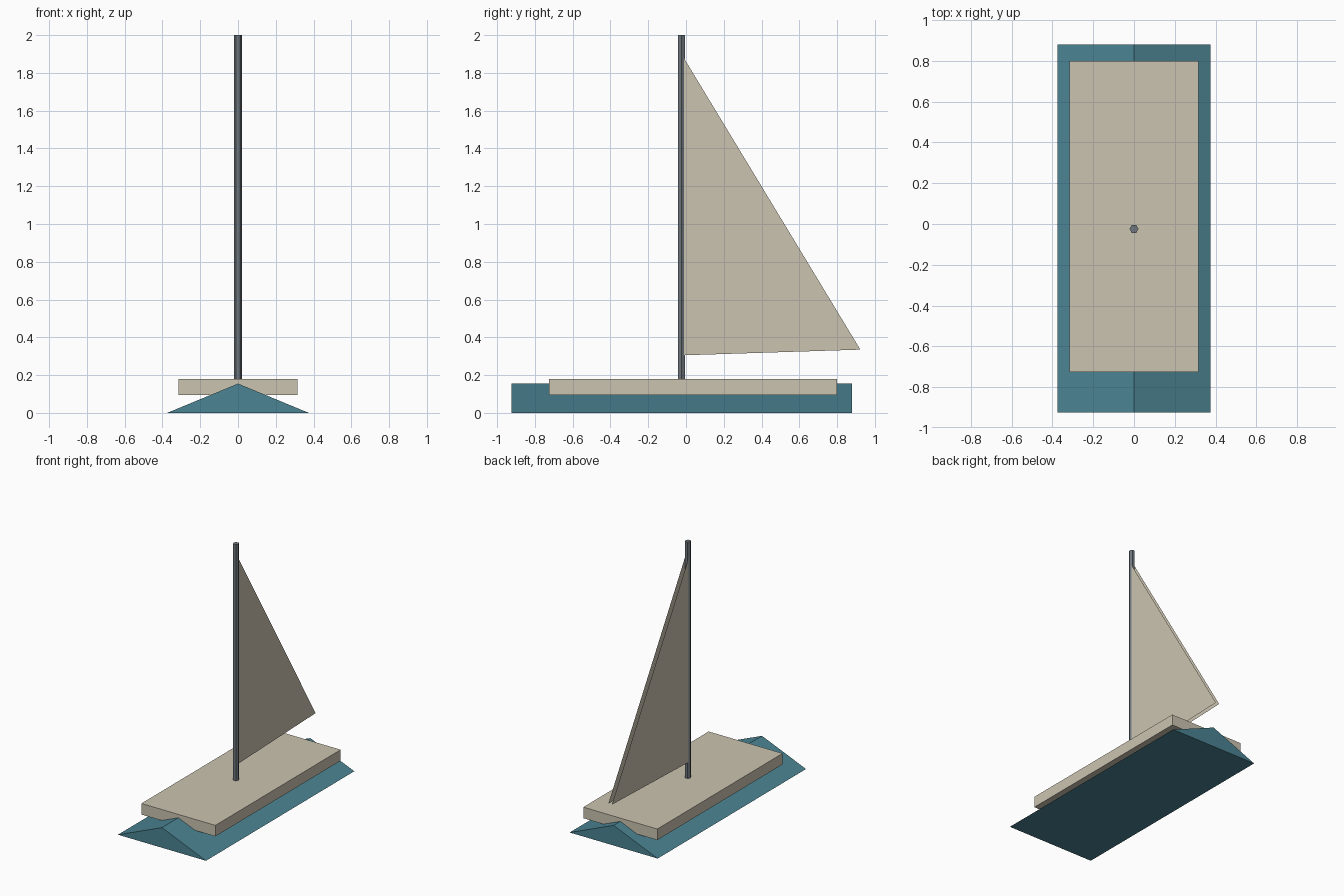
import bpy, bmesh
from mathutils import Matrix, Vector

cube = bpy.data.objects.get("Cube")
if cube:
    bpy.data.objects.remove(cube, do_unlink=True)


def make_material(name, rgb):
    mat = bpy.data.materials.new(name)
    mat.use_nodes = True
    color = (*rgb, 1.0)
    mat.diffuse_color = color
    mat.node_tree.nodes["Principled BSDF"].inputs["Base Color"].default_value = color
    return mat


def add_object(name, bm, mat):
    mesh = bpy.data.meshes.new(name)
    bm.to_mesh(mesh)
    bm.free()
    mesh.materials.append(mat)
    obj = bpy.data.objects.new(name, mesh)
    bpy.context.collection.objects.link(obj)
    return obj


teal = make_material("teal", (0.07, 0.23, 0.29))
cream = make_material("cream", (0.60, 0.55, 0.44))
grey = make_material("slate grey", (0.16, 0.185, 0.205))

# Hull: triangular profile extruded from bow to stern
bow, stern = -0.925, 0.88
bm = bmesh.new()
profile = [(-0.375, 0), (0.375, 0), (0, 0.155)]
end = bm.faces.new([bm.verts.new((x, bow, z)) for x, z in profile])
extruded = bmesh.ops.extrude_face_region(bm, geom=[end], use_keep_orig=True)
moved = [v for v in extruded["geom"] if isinstance(v, bmesh.types.BMVert)]
bmesh.ops.translate(bm, verts=moved, vec=(0, stern - bow, 0))
bmesh.ops.recalc_face_normals(bm, faces=bm.faces)
add_object("hull", bm, teal)

# Deck: flat slab sitting over the hull ridge
bm = bmesh.new()
place = Matrix.Translation((0, 0.037, 0.138)) @ Matrix.Diagonal((0.63, 1.525, 0.085, 1))
bmesh.ops.create_cube(bm, size=1, matrix=place)
add_object("deck", bm, cream)

# Mast: six-sided pole with corners fore and aft
foot, head, mast_y = 0.17, 2.0, -0.024
bm = bmesh.new()
place = Matrix.Translation((0, mast_y, (foot + head) / 2)) @ Matrix.Rotation(1.5707963, 4, "Z")
bmesh.ops.create_cone(bm, cap_ends=True, segments=6, radius1=0.022, radius2=0.022,
                      depth=head - foot, matrix=place)
add_object("mast", bm, grey)

# Sail: two thin sheets with an open edge
corners = [(-0.012, 0.305), (0.923, 0.335), (-0.012, 1.88)]
bm = bmesh.new()
for side in (-1, 1):
    face = bm.faces.new([bm.verts.new((side * 0.015, y, z)) for y, z in corners])
    face.normal_update()
    if face.normal.dot(Vector((side, 0, 0))) < 0:
        face.normal_flip()
add_object("sail", bm, cream)
